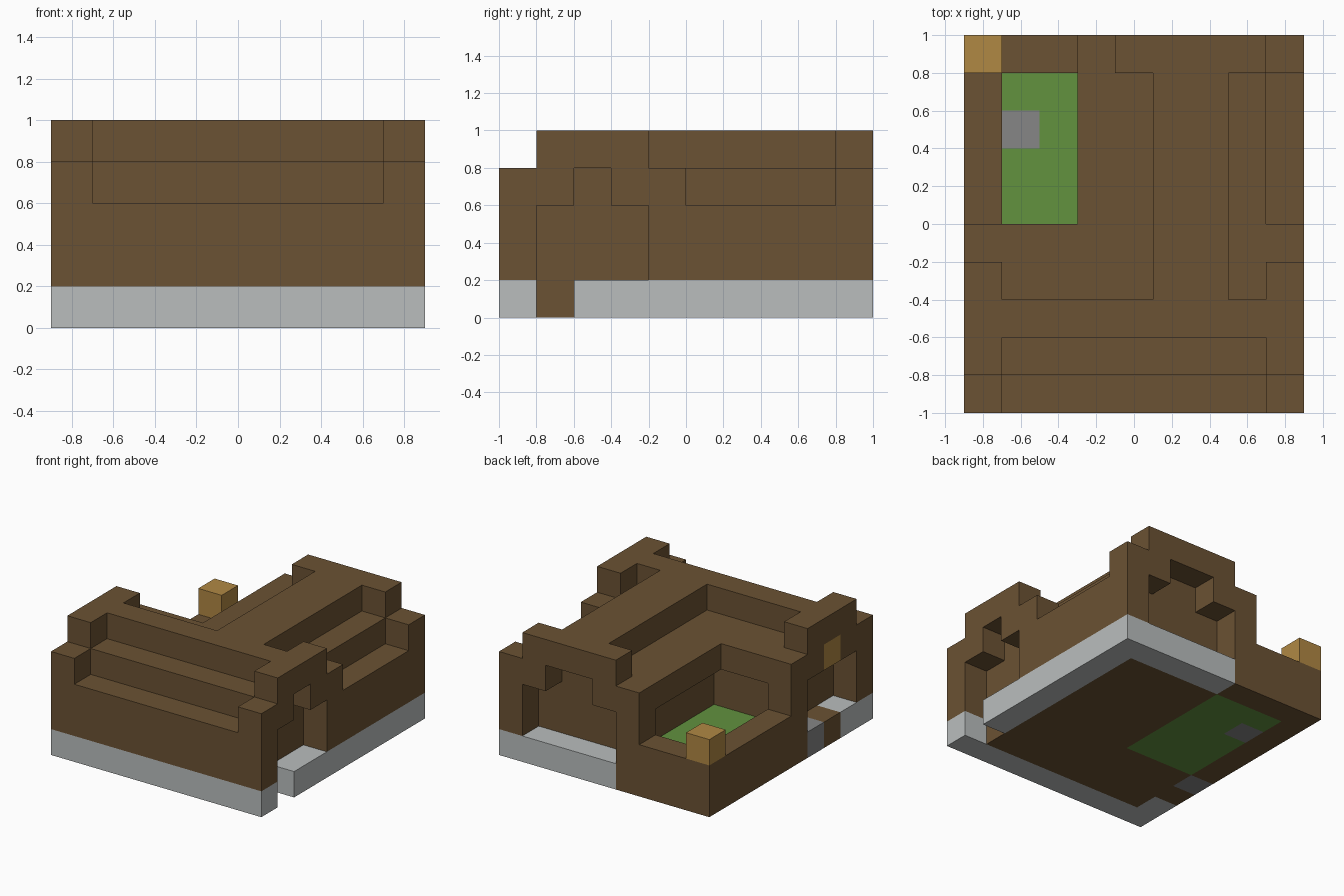
import bpy
import bmesh
from itertools import product
from mathutils import Vector

CELL = 0.2
CENTRE = Vector((4.5, 5, 0))

if "Cube" in bpy.data.objects:
    bpy.data.objects.remove(bpy.data.objects["Cube"], do_unlink=True)


def make_material(name, hex_code):
    """Flat material from an sRGB hex code, converted to linear."""
    srgb = [int(hex_code[i:i + 2], 16) / 255 for i in (0, 2, 4)]
    colour = [c / 12.92 if c <= 0.04045 else ((c + 0.055) / 1.055) ** 2.4 for c in srgb] + [1]
    mat = bpy.data.materials.new(name)
    mat.use_nodes = True
    mat.diffuse_color = colour
    bsdf = mat.node_tree.nodes["Principled BSDF"]
    bsdf.inputs["Base Color"].default_value = colour
    bsdf.inputs["Roughness"].default_value = 1
    return mat


brown = make_material("brown timber", "6B5233")
pale = make_material("pale stone", "BABEBE")
grey = make_material("grey stone", "868686")
green = make_material("grass green", "62923F")
gold = make_material("lantern gold", "B08844")

blocks = {}  # block position -> part name


def fill(part, x, y, z):
    """Fill a box of blocks; each axis is a (start, end) pair."""
    for pos in product(range(*x), range(*y), range(*z)):
        blocks[pos] = part


def carve(x, y, z):
    for pos in product(range(*x), range(*y), range(*z)):
        blocks.pop(pos, None)


WEST, EAST, BACK = (0, 1), (8, 9), (9, 10)
WIDE, DEEP = (0, 9), (0, 10)
GROUND, WALL, EAVES, RIDGE = (0, 1), (1, 3), (3, 4), (4, 5)

# Walls and floor
fill("walls", WIDE, DEEP, GROUND)
fill("walls", WIDE, DEEP, WALL)

# Pale foundation along the front, the left side and the back porch
fill("foundation", WIDE, (0, 1), GROUND)
fill("foundation", WEST, (1, 2), GROUND)
fill("foundation", EAST, (2, 10), GROUND)
fill("foundation", (4, 8), BACK, GROUND)
carve(EAST, (1, 2), GROUND)

# Lower roof step, with the eaves cut down at the front and left side
fill("roof", WIDE, DEEP, EAVES)
carve((1, 8), (0, 1), EAVES)
carve(EAST, (5, 9), EAVES)

# Roof ridges and raised gable ends
fill("roof", WIDE, (2, 3), RIDGE)
for side in (WEST, EAST):
    fill("roof", side, (1, 4), RIDGE)
fill("roof", (5, 7), (3, 10), RIDGE)
fill("roof", (4, 8), BACK, RIDGE)

# Courtyard with low wall, covered walk and lawn
carve((0, 3), (5, 10), (2, 4))
carve((1, 4), (4, 9), WALL)
fill("lawn", (1, 4), (4, 9), GROUND)

# Arched porches on both sides and at the back
for side in (WEST, EAST):
    carve(side, (1, 4), WALL)
    carve(side, (2, 3), EAVES)
carve((4, 8), BACK, WALL)
carve((5, 7), BACK, EAVES)

# Paving stones and lanterns
fill("paving_stones", (1, 2), (7, 8), GROUND)
fill("paving_stones", WEST, (3, 4), GROUND)
fill("lanterns", WEST, BACK, (2, 3))
fill("lanterns", WEST, (2, 3), EAVES)


def build_part(name, mat):
    """Skin the exposed sides of one part's blocks and merge flat areas."""
    bm = bmesh.new()
    for pos in (p for p, part in blocks.items() if part == name):
        for axis, sign in product(range(3), (-1, 1)):
            step = Vector((0, 0, 0))
            step[axis] = sign
            if tuple(int(c) for c in Vector(pos) + step) in blocks:
                continue
            u, v = Vector((0, 0, 0)), Vector((0, 0, 0))
            u[(axis + 1) % 3] = 0.5
            v[(axis + 2) % 3] = 0.5 * sign
            mid = Vector(pos) + Vector((0.5, 0.5, 0.5)) + step / 2 - CENTRE
            corners = (mid - u - v, mid + u - v, mid + u + v, mid - u + v)
            bm.faces.new([bm.verts.new(c * CELL) for c in corners])
    bmesh.ops.remove_doubles(bm, verts=bm.verts, dist=0.001)
    bmesh.ops.dissolve_limit(bm, angle_limit=0.01, verts=bm.verts, edges=bm.edges)
    mesh = bpy.data.meshes.new(name)
    bm.to_mesh(mesh)
    bm.free()
    mesh.materials.append(mat)
    bpy.context.collection.objects.link(bpy.data.objects.new(name, mesh))


for part, mat in (("walls", brown), ("roof", brown), ("foundation", pale),
                  ("lawn", green), ("paving_stones", grey), ("lanterns", gold)):
    build_part(part, mat)
